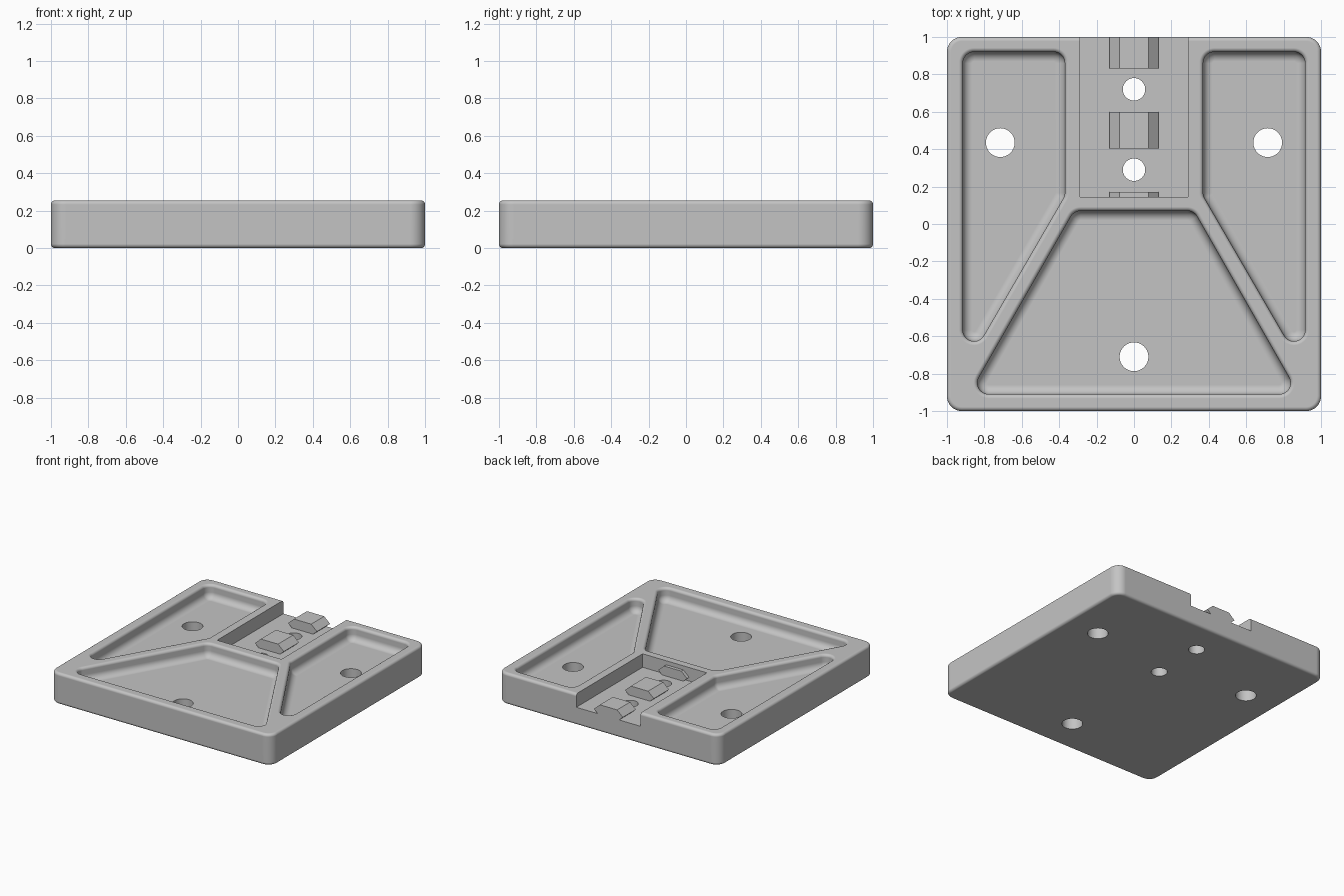
import bpy
import bmesh
from math import sin, cos, pi, atan2, radians
from mathutils import Vector

old = bpy.data.objects.get("Cube")
if old:
    bpy.data.objects.remove(old, do_unlink=True)

HEIGHT = 0.255
FLOOR = 0.145          # floor of pockets and channel
CORNER = 0.06          # pocket corner radius
RIM = 0.022            # rounding of upper edges
FILLET = 0.05          # rounding at the pocket floor

grey = bpy.data.materials.new("plain_grey")
grey.use_nodes = True
grey.diffuse_color = (0.55, 0.55, 0.55, 1)
grey.node_tree.nodes["Principled BSDF"].inputs["Base Color"].default_value = (0.55, 0.55, 0.55, 1)


def make_object(name, bm):
    bmesh.ops.recalc_face_normals(bm, faces=bm.faces)
    mesh = bpy.data.meshes.new(name)
    bm.to_mesh(mesh)
    bm.free()
    mesh.materials.append(grey)
    obj = bpy.data.objects.new(name, mesh)
    bpy.context.collection.objects.link(obj)
    return obj


def inset(points, dist):
    """Move every side of a counter-clockwise polygon inwards."""
    result = []
    for i, p in enumerate(points):
        a = (p - points[i - 1]).normalized()
        b = (points[(i + 1) % len(points)] - p).normalized()
        na, nb = Vector((-a.y, a.x)), Vector((-b.y, b.x))
        result.append(p + (na + nb) * dist / (1 + na.dot(nb)))
    return result


def rounded_loop(core, radius, steps=10):
    """Outline at a given radius around a core polygon."""
    loop = []
    for i, p in enumerate(core):
        a = p - core[i - 1]
        b = core[(i + 1) % len(core)] - p
        start = atan2(-a.x, a.y)
        turn = (atan2(-b.x, b.y) - start) % (2 * pi)
        for k in range(steps + 1):
            t = start + turn * k / steps
            loop.append(p + radius * Vector((cos(t), sin(t))))
    return loop


def loft(name, core, profile):
    """Stack rounded outlines; profile holds (radius, height) pairs."""
    bm = bmesh.new()
    rings = [[bm.verts.new((p.x, p.y, z)) for p in rounded_loop(core, r)]
             for r, z in profile]
    for low, high in zip(rings, rings[1:]):
        for i in range(len(low)):
            bm.faces.new((low[i - 1], low[i], high[i], high[i - 1]))
    bm.faces.new(rings[0])
    bm.faces.new(rings[-1])
    return make_object(name, bm)


def arc(r, z, size, start, end, steps=6):
    """Quarter-round profile points about (r, z)."""
    angles = [radians(start + (end - start) * k / steps) for k in range(steps + 1)]
    return [(r + size * cos(t), z + size * sin(t)) for t in angles]


def pocket_cutter(name, outline):
    core = inset([Vector(p) for p in outline], CORNER)
    profile = arc(CORNER - FILLET, FLOOR + FILLET, FILLET, -90, 0)
    profile += arc(CORNER + RIM, HEIGHT - RIM, RIM, 180, 90)
    profile.append((CORNER + RIM, HEIGHT + 0.05))
    return loft(name, core, profile)


def hole_cutter(x, y, radius):
    bm = bmesh.new()
    bmesh.ops.create_cone(bm, cap_ends=True, segments=40, radius1=radius, radius2=radius, depth=1)
    bmesh.ops.translate(bm, verts=bm.verts, vec=(x, y, 0))
    return make_object("hole_cutter", bm)


# Base slab with rounded corners and edges
square = [Vector(p) for p in ((-1, -1), (1, -1), (1, 1), (-1, 1))]
slab_profile = arc(0.08 - RIM, RIM, RIM, -90, 0) + arc(0.08 - RIM, HEIGHT - RIM, RIM, 0, 90)
base = loft("base_plate", inset(square, 0.08), slab_profile)

# Recessed pockets: two mirrored sides and the front trapezoid
side = [(0.37, 0.15), (0.915, -0.79), (0.915, 0.92), (0.37, 0.92)]
front = [(-0.88, -0.91), (0.88, -0.91), (0.32, 0.07), (-0.32, 0.07)]
cutters = [
    pocket_cutter("left_pocket_cutter", side),
    pocket_cutter("right_pocket_cutter", [(-x, y) for x, y in reversed(side)]),
    pocket_cutter("front_pocket_cutter", front),
]

# Channel open at the back
bm = bmesh.new()
bmesh.ops.create_cube(bm, size=1)
bmesh.ops.scale(bm, verts=bm.verts, vec=(0.58, 1, 0.5))
bmesh.ops.translate(bm, verts=bm.verts, vec=(0, 0.645, FLOOR + 0.25))
cutters.append(make_object("channel_cutter", bm))

# Through holes
for x, y, r in ((0.715, 0.435, 0.077), (-0.715, 0.435, 0.077), (0, -0.71, 0.077),
                (0, 0.72, 0.06), (0, 0.29, 0.06)):
    cutters.append(hole_cutter(x, y, r))

bpy.context.view_layer.objects.active = base
for cutter in cutters:
    cutter.hide_render = True
    mod = base.modifiers.new("cut", 'BOOLEAN')
    mod.operation = 'DIFFERENCE'
    mod.solver = 'EXACT'
    mod.object = cutter
    bpy.ops.object.modifier_apply(modifier=mod.name)
    bpy.data.objects.remove(cutter, do_unlink=True)

# Smooth fillets with clean flat faces
bpy.ops.object.select_all(action='DESELECT')
base.select_set(True)
bpy.ops.object.shade_smooth_by_angle(angle=radians(32))
weighted = base.modifiers.new("weighted_normals", 'WEIGHTED_NORMAL')
weighted.keep_sharp = True

# Rail lugs in the channel, with undercut sides
half = [(0.097, FLOOR - 0.005), (0.097, FLOOR), (0.13, FLOOR + 0.03), (0.078, FLOOR + 0.077)]
section = half + [(-x, z) for x, z in reversed(half)]
for name, y0, y1 in (("front_rail_lug", 0.14, 0.172), ("middle_rail_lug", 0.405, 0.6),
                     ("back_rail_lug", 0.832, 1.0)):
    bm = bmesh.new()
    face = bm.faces.new([bm.verts.new((x, y0, z)) for x, z in section])
    new = bmesh.ops.extrude_face_region(bm, geom=[face])["geom"]
    bmesh.ops.translate(bm, vec=(0, y1 - y0, 0),
                        verts=[v for v in new if isinstance(v, bmesh.types.BMVert)])
    if face.is_valid and len(face.edges[0].link_faces) > 2:
        bm.faces.remove(face)
    make_object(name, bm)
